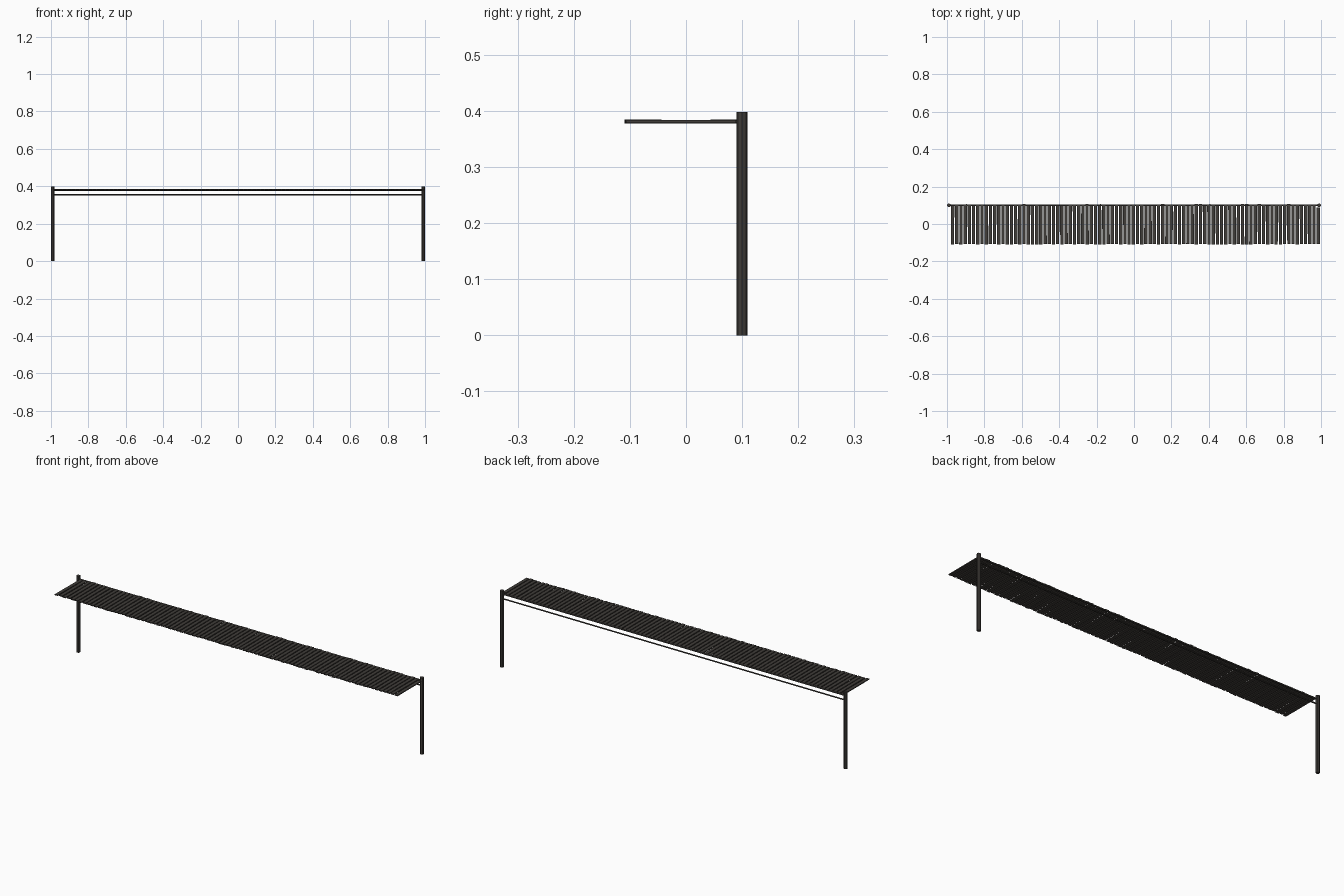
import bpy, random
from math import pi
from mathutils import Matrix, Vector

if "Cube" in bpy.data.objects:
    bpy.data.objects.remove(bpy.data.objects["Cube"])

random.seed(4)
mat = bpy.data.materials.new("dark_wood")
mat.diffuse_color = (0.05, 0.045, 0.04, 1)
mat.use_nodes = True
mat.node_tree.nodes["Principled BSDF"].inputs["Base Color"].default_value = mat.diffuse_color


def pole(name, center, radius, length, axis, sides=8):
    rot = {'x': (0, pi / 2, 0), 'z': (0, 0, 0)}[axis]
    bpy.ops.mesh.primitive_cylinder_add(vertices=sides, radius=radius, depth=length,
                                        location=center, rotation=rot)
    ob = bpy.context.object
    ob.name = name
    ob.data.materials.append(mat)
    return ob


# two back posts
for side, x in (("left", -0.99), ("right", 0.99)):
    pole(side + "_post", (x, 0.1, 0.199), 0.01, 0.398, 'z')

# rails between the posts
pole("upper_rail", (0, 0.1, 0.38), 0.0045, 1.98, 'x')
pole("lower_rail", (0, 0.1, 0.355), 0.0035, 1.98, 'x')

# roof slats: thin boards with slight irregularity
count = 88
verts, faces = [], []
box = [(0, 1, 3, 2), (4, 6, 7, 5), (0, 4, 5, 1), (2, 3, 7, 6), (0, 2, 6, 4), (1, 5, 7, 3)]
for i in range(count):
    x = -0.97 + 1.955 * i / (count - 1)
    back = 0.088 if i == count - 1 else 0.1 + random.uniform(0, 0.006)
    front = -0.108 + random.uniform(-0.002, 0.002)
    m = (Matrix.Translation((x, (front + back) / 2, 0.381 + random.uniform(-0.0006, 0.0006)))
         @ Matrix.Rotation(random.uniform(-0.006, 0.006), 4, 'Z')
         @ Matrix.Rotation(random.uniform(-0.006, 0.006), 4, 'X'))
    n = len(verts)
    for sx in (-1, 1):
        for sy in (-1, 1):
            for sz in (-1, 1):
                verts.append(m @ Vector((sx * 0.0088, sy * (back - front) / 2, sz * 0.0025)))
    faces += [tuple(n + k for k in f) for f in box]
me = bpy.data.meshes.new("roof_slats")
me.from_pydata(verts, [], faces)
me.materials.append(mat)
bpy.context.collection.objects.link(bpy.data.objects.new("roof_slats", me))
